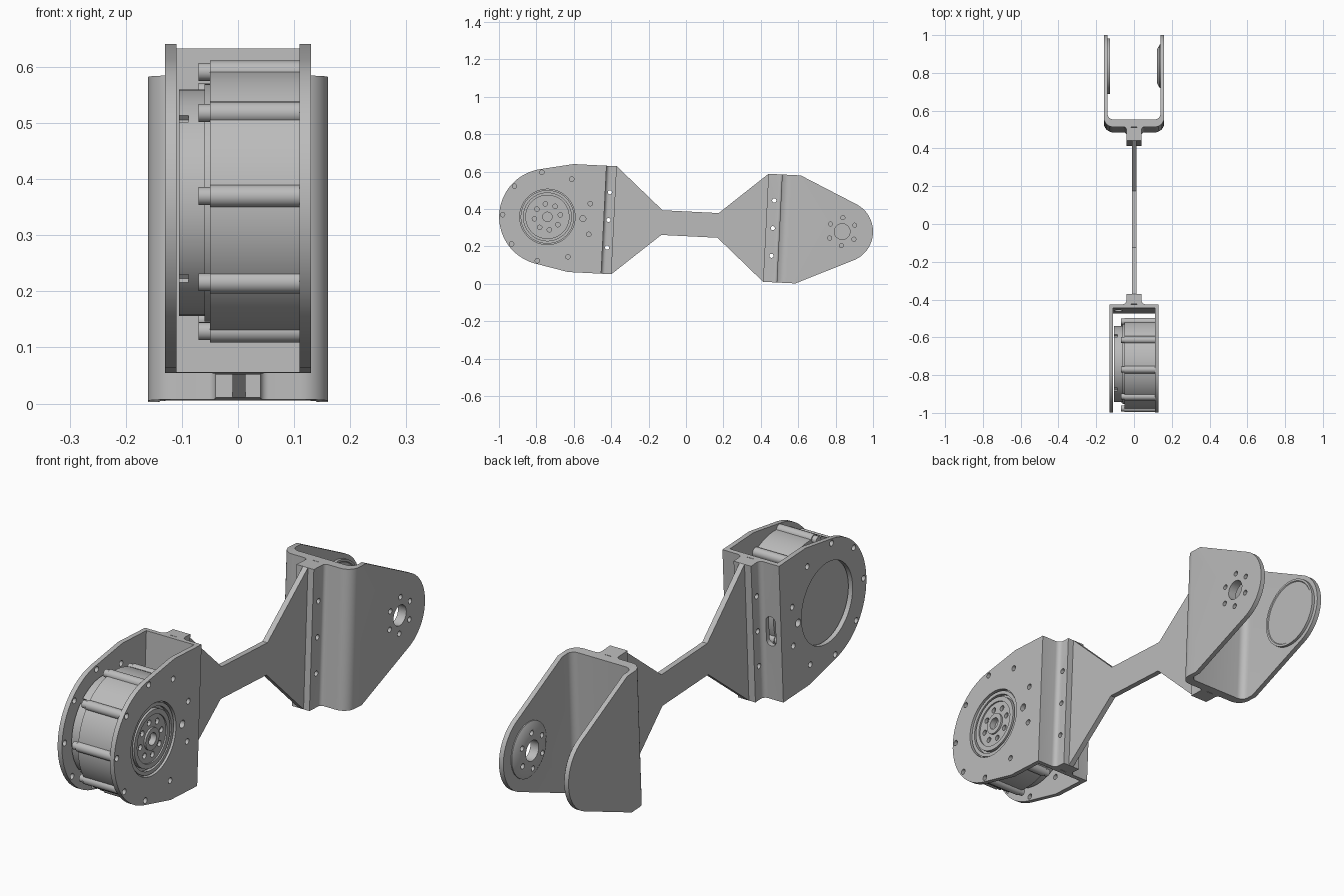
import bpy, bmesh
from math import sin, cos, pi, atan2, acos, hypot, radians
from mathutils import Matrix, Vector

if "Cube" in bpy.data.objects:
    bpy.data.objects.remove(bpy.data.objects["Cube"])

grey = bpy.data.materials.new("machined grey")
grey.use_nodes = True
grey.diffuse_color = (0.5, 0.5, 0.5, 1)
grey.node_tree.nodes["Principled BSDF"].inputs["Base Color"].default_value = (0.5, 0.5, 0.5, 1)

parts = []
MOTOR, PIVOT = -0.742, 0.836      # joint axes along y
HALF = 0.289                      # half height of the brackets


def finish(name, bm):
    bmesh.ops.recalc_face_normals(bm, faces=bm.faces)
    mesh = bpy.data.meshes.new(name)
    bm.to_mesh(mesh)
    bm.free()
    ob = bpy.data.objects.new(name, mesh)
    bpy.context.collection.objects.link(ob)
    mesh.materials.append(grey)
    parts.append(ob)
    return ob


def prism(name, pts, a, b, axis="x", wall=0):
    """Extrude a 2D outline from a to b along an axis; wall leaves only a rim."""
    place = {"x": lambda u, v: (a, u, v), "y": lambda u, v: (u, a, v),
             "z": lambda u, v: (u, v, a)}[axis]
    bm = bmesh.new()
    face = bm.faces.new([bm.verts.new(place(*p)) for p in pts])
    if wall:
        bmesh.ops.inset_region(bm, faces=[face], thickness=wall, use_even_offset=True)
        bmesh.ops.delete(bm, geom=[face], context="FACES")
    step = Vector([(b - a) * (axis == c) for c in "xyz"])
    ext = bmesh.ops.extrude_face_region(bm, geom=bm.faces[:], use_keep_orig=True)
    bmesh.ops.translate(bm, vec=step, verts=[g for g in ext["geom"] if isinstance(g, bmesh.types.BMVert)])
    return finish(name, bm)


def lathe(name, profile, y, steps=72):
    """Turn (x, radius) points around the x direction."""
    bm = bmesh.new()
    vs = [bm.verts.new((x, y, r)) for x, r in profile]
    edges = [bm.edges.new(p) for p in zip(vs, vs[1:])]
    bmesh.ops.spin(bm, geom=vs + edges, cent=(0, y, 0), axis=(1, 0, 0), angle=2 * pi, steps=steps)
    bmesh.ops.remove_doubles(bm, verts=bm.verts, dist=1e-5)
    return finish(name, bm)


def arc(cu, cv, r, start, end, n=10):
    return [(cu + r * cos(radians(start + (end - start) * i / n)),
             cv + r * sin(radians(start + (end - start) * i / n))) for i in range(n + 1)]


def circle(cu, cv, r, n=20):
    return arc(cu, cv, r, 0, 360, n)[:-1]


def ring(cy, radius, count, phase=0):
    return [(cy + radius * cos(phase + 2 * pi * i / count),
             radius * sin(phase + 2 * pi * i / count)) for i in range(count)]


def boolean(ob, tool, operation="DIFFERENCE"):
    mod = ob.modifiers.new("cut", "BOOLEAN")
    mod.operation, mod.solver, mod.object = operation, "EXACT", tool
    bpy.context.view_layer.objects.active = ob
    bpy.ops.object.modifier_apply(modifier="cut")
    parts.remove(tool)
    bpy.data.objects.remove(tool)


def drill(ob, centres, r, a, b, axis="x", n=20):
    for c in centres:
        boolean(ob, prism("drill", circle(*c, r, n), a, b, axis))


def join(obs, name):
    with bpy.context.temp_override(active_object=obs[0], object=obs[0],
                                   selected_editable_objects=obs, selected_objects=obs):
        bpy.ops.object.join()
    for o in obs[1:]:
        parts.remove(o)
    obs[0].name = name


def side_outline(cy, r, corner_y, end_y):
    """Round nose with tangent lines to two corners, then a straight tail."""
    s = 1 if cy > 0 else -1
    dy = (corner_y - cy) * s
    tangent = atan2(HALF, dy) - acos(r / hypot(dy, HALF))
    nose = arc(0, 0, r, -tangent * 180 / pi, tangent * 180 / pi, 36)
    pts = nose + [(dy, HALF), ((end_y - cy) * s, HALF), ((end_y - cy) * s, -HALF), (dy, -HALF)]
    return [(cy + s * u, v) for u, v in pts]


def bracket(name, half_profile, outline):
    """U channel with clamp flanges, trimmed to the side outline."""
    loop = half_profile + [(-x, y) for x, y in reversed(half_profile)]
    ob = prism(name, loop, -0.4, 0.4, "z")
    boolean(ob, prism("trim", outline, -0.3, 0.3), "INTERSECT")
    return ob


# Motor housing bracket: square corners, filleted clamp flange
front = bracket("motor_bracket",
                [(0.11, -0.46), (0.11, -1.1), (0.13, -1.1), (0.13, -0.44)]
                + arc(0.06, -0.42, 0.02, 270, 180, 5)
                + [(0.04, -0.385), (0.015, -0.385), (0.015, -0.44)],
                side_outline(MOTOR, 0.258, -0.616, -0.38))
drill(front, ring(MOTOR, 0.24, 9, pi), 0.012, -0.2, 0.2)
drill(front, [(MOTOR + 0.19, 0)], 0.016, -0.2, 0.2)
drill(front, [(MOTOR, 0)], 0.148, 0.05, 0.2, n=72)
drill(front, [(MOTOR, 0)], 0.168, -0.2, -0.05, n=72)
# Cable slot in the back web
slot = arc(-0.083, 0.04, 0.022, 0, 180) + arc(-0.083, -0.04, 0.022, 180, 360)
boolean(front, prism("slot", slot, -0.5, -0.4, "y"))

# Rear yoke: rounded corners
yoke = bracket("rear_yoke",
               arc(0.11, 0.57, 0.03, 270, 360, 6) + [(0.14, 1.1), (0.16, 1.1)]
               + arc(0.11, 0.55, 0.05, 0, -90, 8) + arc(0.055, 0.485, 0.015, 90, 180, 5)
               + [(0.04, 0.427), (0.015, 0.427), (0.015, 0.5)],
               side_outline(PIVOT, 0.165, 0.6, 0.42))
boss = lathe("pivot_boss", [(0.141, 0), (0.141, 0.115), (0.136, 0.115), (0.122, 0.09), (0.122, 0)], PIVOT)
lathe("idler_pad", [(-0.141, 0), (-0.141, 0.147), (-0.128, 0.147), (-0.128, 0.138),
                    (-0.131, 0.135), (-0.131, 0)], PIVOT)
for ob in (yoke, boss):
    drill(ob, [(PIVOT, 0)], 0.042, 0.05, 0.2, n=36)
    drill(ob, ring(PIVOT, 0.075, 6, pi / 2), 0.011, 0.05, 0.2)

# Arm: C channel that flares to both brackets, with tongues in the clamps
upper = [(-0.385, HALF), (-0.129, 0.066), (0.172, 0.066), (0.427, HALF)]
outline = upper + [(y, -z) for y, z in reversed(upper)]
prism("arm_web", outline, -0.01, 0.013)
prism("arm_rim", outline, -0.04, 0.013, wall=0.022)
tongues = [prism(n, [(a, -HALF), (b, -HALF), (b, HALF), (a, HALF)], -0.015, 0.015)
           for n, a, b in (("front_tongue", -0.438, -0.385), ("rear_tongue", 0.427, 0.498))]

# Clamp bolt holes through flanges and tongues
for y, obs in ((-0.415, (front, tongues[0])), (0.465, (yoke, tongues[1]))):
    for ob in obs:
        drill(ob, [(y, -0.148), (y, 0), (y, 0.148)], 0.011, -0.1, 0.1)

# Cable guide loop on the arm
loop = (arc(-0.085, 0.045, 0.02, 90, 180, 5) + arc(-0.085, -0.045, 0.02, 180, 270, 5)
        + [(-0.03, -0.065), (-0.03, 0.065)])
prism("cable_guide", loop, 0.012, 0.05, "y", wall=0.013)

# Motor: stepped body with a grooved output hub
motor = lathe("motor_body",
              [(-0.105, 0), (-0.105, 0.202), (-0.06, 0.202), (-0.06, 0.212), (-0.05, 0.212),
               (-0.05, 0.238), (0.11, 0.238), (0.11, 0.143), (0.123, 0.143), (0.123, 0.128),
               (0.108, 0.128), (0.108, 0.118), (0.124, 0.118), (0.124, 0.098), (0.118, 0.098),
               (0.118, 0.045), (0.126, 0.045), (0.126, 0.025), (0.1, 0.025), (0.1, 0)], MOTOR)
drill(motor, ring(MOTOR, 0.07, 8, 0.2), 0.012, 0.105, 0.14)
drill(motor, ring(MOTOR, 0.2, 4, pi / 4), 0.013, -0.12, -0.088, n=4)
lobes = []
for y, z in ring(MOTOR, 0.235, 9, pi):
    lobes.append(prism("lobe", circle(y, z, 0.02), -0.05, 0.11))
    lobes.append(prism("bolt", circle(y, z, 0.016), -0.07, -0.05))
join(lobes, "motor_lobes")

# Lean the assembly slightly and lift it to the ground
pose = Matrix.Translation((0, 0, 0.321)) @ Matrix.Rotation(-0.05, 4, "X")
for ob in parts:
    ob.data.transform(pose)
    bpy.ops.object.select_all(action="DESELECT")
    ob.select_set(True)
    bpy.context.view_layer.objects.active = ob
    bpy.ops.object.shade_smooth_by_angle(angle=radians(30))
